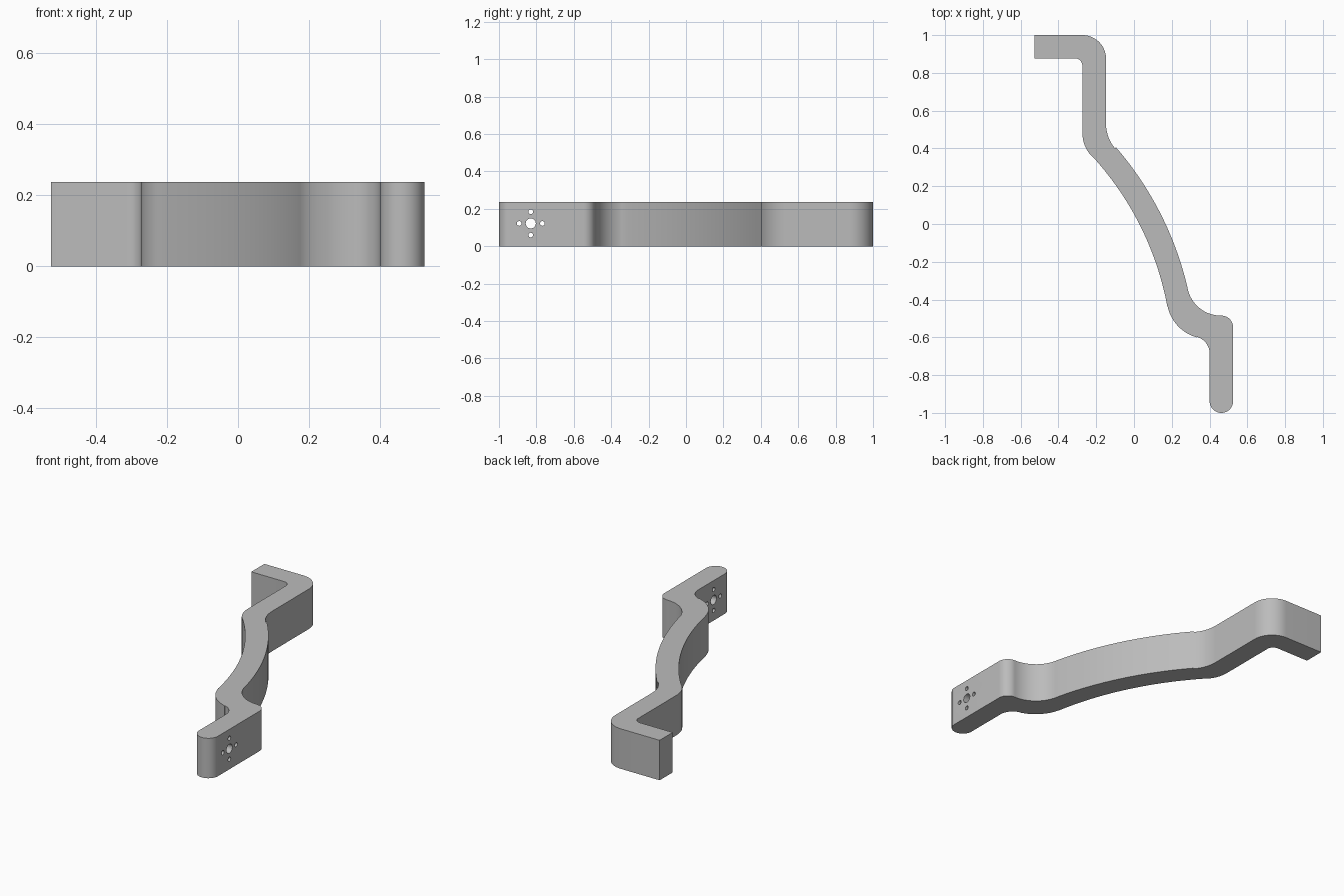
import bpy, bmesh
from math import radians, cos, sin, pi, ceil
from mathutils import Matrix

cube = bpy.data.objects.get("Cube")
if cube:
    bpy.data.objects.remove(cube, do_unlink=True)

HEIGHT = 0.237
HALF = 0.0625                 # half the bar thickness
BOW = (-1.411, -0.733)        # shared centre of the long bowed section


def arc(centre, radius, start, end):
    """Points along an arc, angles in degrees."""
    steps = max(6, ceil(abs(end - start) / (1.2 if radius > 1 else 6)))
    angles = [radians(start + (end - start) * i / steps) for i in range(steps + 1)]
    return [(centre[0] + radius * cos(a), centre[1] + radius * sin(a)) for a in angles]


def make_object(name, bm):
    bmesh.ops.recalc_face_normals(bm, faces=bm.faces[:])
    mesh = bpy.data.meshes.new(name)
    bm.to_mesh(mesh)
    bm.free()
    obj = bpy.data.objects.new(name, mesh)
    bpy.context.collection.objects.link(obj)
    return obj


# Outline of the bent bar, seen from above
outline = [(-0.527, 1.0), (-0.527, 0.877)]
outline += arc((-0.313, 0.837), 0.04, 90, 0)          # inner hook corner
outline += arc((-0.098, 0.48), 0.175, 180, 221)       # inner upper bend
outline += arc(BOW, 1.615, 42.5, 10.4)                # inner bow
outline += arc((0.39, -0.391), 0.217, 190.4, 254.8)   # lower outside bend
outline += arc((0.31, -0.685), 0.09, 74.8, 0)         # lower inside corner
outline += arc((0.4625, -1 + HALF), HALF, 180, 360)   # rounded end
outline += arc((0.4625, -0.5475), HALF, 0, 90)        # shoulder
outline += arc((0.46, -0.305), 0.18, 270, 193)        # lower inside bend
outline += arc(BOW, 1.74, 13, 40.9)                   # outer bow
outline += arc((0.052, 0.53), 0.2, 221, 180)          # outer upper bend
outline += arc((-0.273, 0.875), 0.125, 0, 90)         # outer hook corner

# Extruded bar
bm = bmesh.new()
base = bm.faces.new([bm.verts.new((x, y, 0)) for x, y in outline])
top = bmesh.ops.extrude_face_region(bm, geom=[base], use_keep_orig=True)["geom"]
bmesh.ops.translate(bm, vec=(0, 0, HEIGHT),
                    verts=[v for v in top if isinstance(v, bmesh.types.BMVert)])
bmesh.ops.remove_doubles(bm, verts=bm.verts[:], dist=0.0005)
bar = make_object("bent_arm", bm)

# Hole pattern: one large bore ringed by four small ones
bm = bmesh.new()
ring = [(0, 0, 0.027)] + [(0.062 * cos(k * pi / 2), 0.062 * sin(k * pi / 2), 0.0125)
                          for k in range(4)]
for dy, dz, radius in ring:
    place = Matrix.Translation((0.4625, -0.83 + dy, 0.122 + dz)) @ Matrix.Rotation(pi / 2, 4, 'Y')
    bmesh.ops.create_cone(bm, cap_ends=True, segments=32, radius1=radius,
                          radius2=radius, depth=0.3, matrix=place)
cutter = make_object("hole_cutter", bm)
cutter.hide_render = True

# Cut the holes, then discard the cutter
cut = bar.modifiers.new("holes", 'BOOLEAN')
cut.operation = 'DIFFERENCE'
cut.solver = 'EXACT'
cut.object = cutter
bpy.ops.object.select_all(action='DESELECT')
bpy.context.view_layer.objects.active = bar
bar.select_set(True)
bpy.ops.object.modifier_apply(modifier=cut.name)
bpy.data.objects.remove(cutter, do_unlink=True)

# Plain grey finish
grey = bpy.data.materials.new("grey")
grey.use_nodes = True
colour = (0.5, 0.5, 0.5, 1)
grey.diffuse_color = colour
grey.node_tree.nodes["Principled BSDF"].inputs["Base Color"].default_value = colour
bar.data.materials.clear()
bar.data.materials.append(grey)
bpy.ops.object.shade_smooth_by_angle(angle=radians(30))
